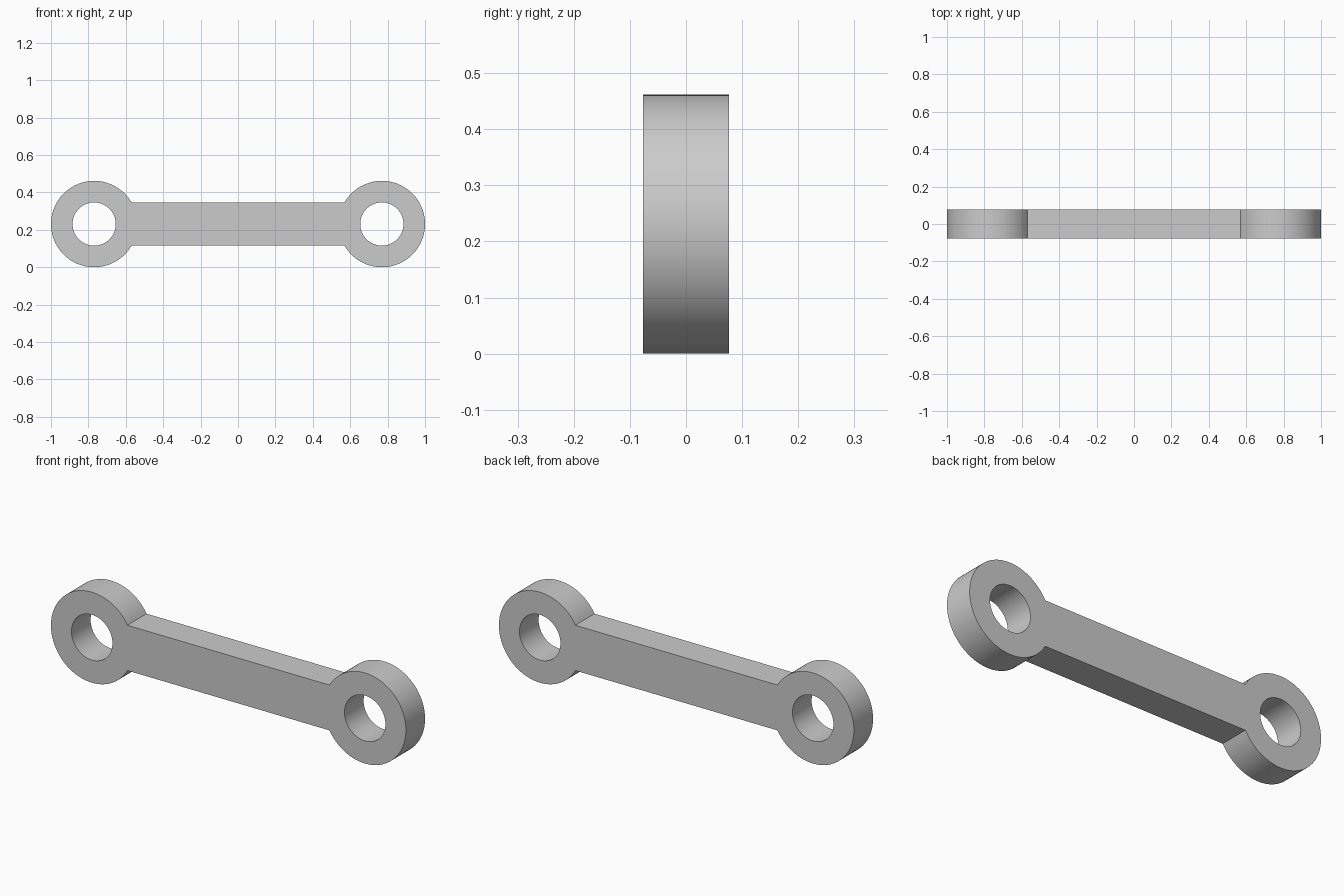
import bpy
import bmesh
from math import cos, sin, tau, radians

cube = bpy.data.objects.get("Cube")
if cube:
    bpy.data.objects.remove(cube, do_unlink=True)

OUTER = 0.2308           # eye radius, also the height of its centre
HOLE = OUTER / 2
CENTRE = 1 - OUTER
DEPTH = 0.154
SEGMENTS = 96
ARC = SEGMENTS // 12     # the bar meets each eye 30 degrees off the axis

grey = bpy.data.materials.new("light grey")
grey.use_nodes = True
colour = (0.6, 0.6, 0.6, 1)
grey.diffuse_color = colour
grey.node_tree.nodes["Principled BSDF"].inputs["Base Color"].default_value = colour

bm = bmesh.new()


def circle(side, radius):
    """Ring of vertices whose first one points at the middle of the link."""
    return [bm.verts.new((side * (CENTRE - radius * cos(tau * i / SEGMENTS)),
                          -DEPTH / 2,
                          OUTER + radius * sin(tau * i / SEGMENTS)))
            for i in range(SEGMENTS)]


# Flat eyes, each a ring of quads around its hole
arcs = []
for side in (-1, 1):
    rim, hole = circle(side, OUTER), circle(side, HOLE)
    for i in range(SEGMENTS):
        j = (i + 1) % SEGMENTS
        bm.faces.new((rim[i], rim[j], hole[j], hole[i]))
    arcs.append([rim[i] for i in range(-ARC, ARC + 1)])

# Bar spanning between the facing arcs of the two eyes
bm.faces.new(arcs[0] + arcs[1][::-1])

# Thicken the flat profile into a solid
result = bmesh.ops.extrude_face_region(bm, geom=bm.faces[:])
moved = [g for g in result["geom"] if isinstance(g, bmesh.types.BMVert)]
bmesh.ops.translate(bm, verts=moved, vec=(0, DEPTH, 0))
bmesh.ops.recalc_face_normals(bm, faces=bm.faces[:])

mesh = bpy.data.meshes.new("connecting_link")
bm.to_mesh(mesh)
bm.free()
mesh.materials.append(grey)
link = bpy.data.objects.new("connecting_link", mesh)
bpy.context.collection.objects.link(link)

# Smooth the round walls, keep the edges crisp
bpy.ops.object.select_all(action="DESELECT")
link.select_set(True)
bpy.context.view_layer.objects.active = link
bpy.ops.object.shade_smooth_by_angle(angle=radians(30))
